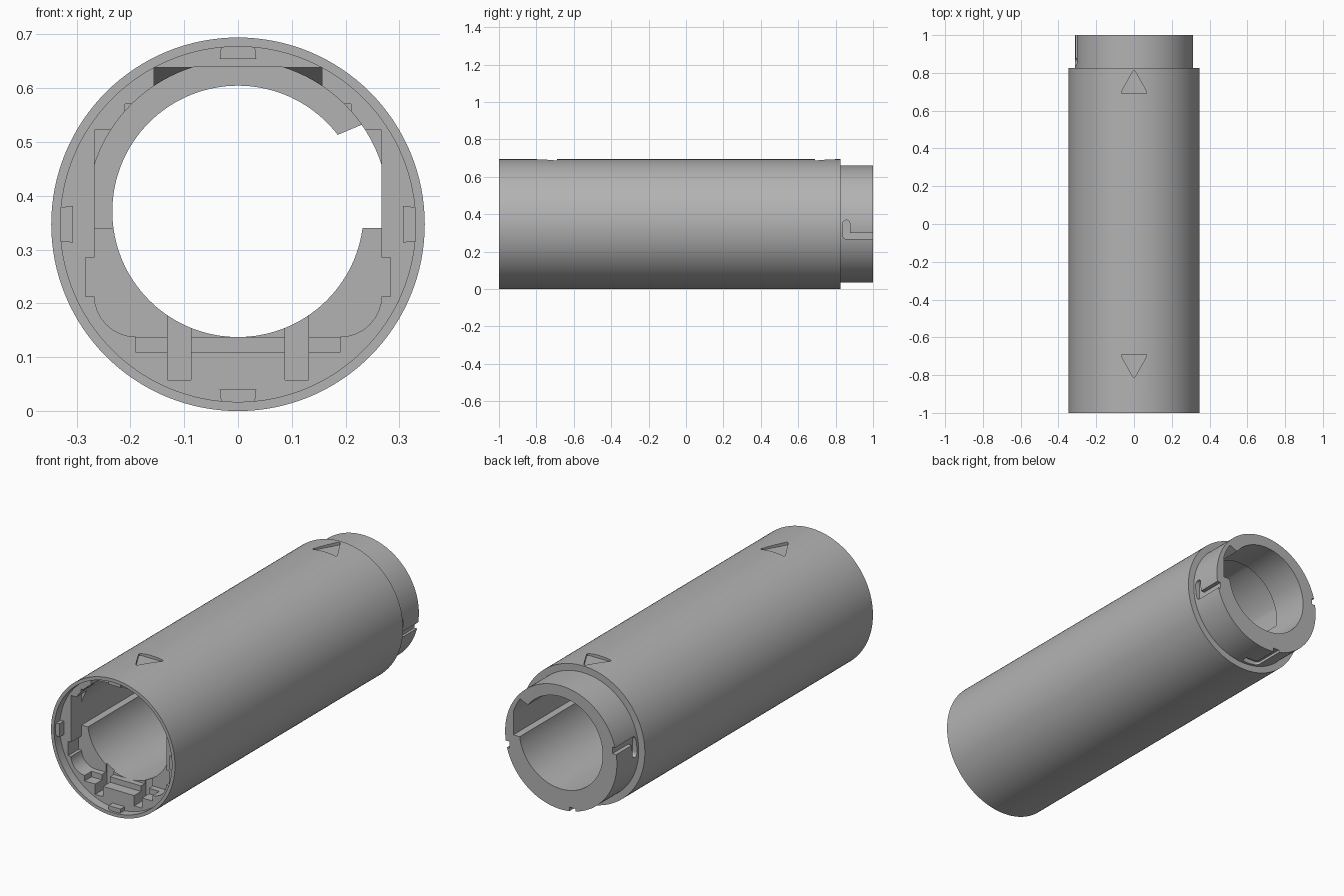
import bpy, bmesh, math
from mathutils import Matrix, Vector

cube = bpy.data.objects.get("Cube")
if cube:
    bpy.data.objects.remove(cube, do_unlink=True)

R, CZ = 0.347, 0.347          # outer radius and tube axis height
BORE_Z, BORE_R = 0.371, 0.2335  # bore sits slightly above the axis
FRONT, LEDGE, SHOULDER, BACK = -1.0, -0.955, 0.825, 1.0

grey = bpy.data.materials.new("mid grey")
grey.use_nodes = True
grey.diffuse_color = (0.45, 0.45, 0.45, 1)
grey.node_tree.nodes["Principled BSDF"].inputs["Base Color"].default_value = (0.45, 0.45, 0.45, 1)


def add_object(name, bm):
    bmesh.ops.recalc_face_normals(bm, faces=bm.faces)
    mesh = bpy.data.meshes.new(name)
    bm.to_mesh(mesh)
    bm.free()
    obj = bpy.data.objects.new(name, mesh)
    bpy.context.collection.objects.link(obj)
    mesh.materials.append(grey)
    return obj


def prism(name, points, low, high, axis="y", turn=0.0):
    """Extrude a 2D outline along one axis, then turn it about the tube axis."""
    place = {"x": lambda a, b, t: (t, a, b),
             "y": lambda a, b, t: (a, t, b),
             "z": lambda a, b, t: (a, b, t)}[axis]
    bm = bmesh.new()
    face = bm.faces.new([bm.verts.new(place(a, b, low)) for a, b in points])
    new = bmesh.ops.extrude_face_region(bm, geom=[face])["geom"]
    move = Vector(place(0, 0, high - low))
    bmesh.ops.translate(bm, vec=move, verts=[v for v in new if isinstance(v, bmesh.types.BMVert)])
    bmesh.ops.rotate(bm, cent=(0, 0, CZ), matrix=Matrix.Rotation(turn, 3, "Y"), verts=bm.verts)
    return add_object(name, bm)


def arc(cx, cz, r, start, end, steps):
    angles = [math.radians(start + (end - start) * i / steps) for i in range(steps + 1)]
    return [(cx + r * math.cos(a), cz + r * math.sin(a)) for a in angles]


def mirrored(half):
    return half + [(-x, z) for x, z in reversed(half)]


def rect(a0, a1, b0, b1):
    return [(a0, b0), (a1, b0), (a1, b1), (a0, b1)]


def rounded(points, r, steps=5):
    """Round the corners of a convex outline with short quadratic curves."""
    out = []
    for i, p in enumerate(points):
        p = Vector(p)
        a, b = (p + (Vector(q) - p).normalized() * r for q in (points[i - 1], points[(i + 1) % len(points)]))
        for k in range(steps + 1):
            t = k / steps
            out.append(tuple(a * (1 - t) ** 2 + p * 2 * t * (1 - t) + b * t * t))
    return out


# Turned body: shallow front socket, long barrel, narrower rear spigot
bm = bmesh.new()
profile = [(0, LEDGE), (0.33, LEDGE), (0.33, FRONT), (R, FRONT),
           (R, SHOULDER), (0.313, SHOULDER), (0.313, BACK), (0, BACK)]
verts = [bm.verts.new((r, y, CZ)) for r, y in profile]
edges = [bm.edges.new(pair) for pair in zip(verts, verts[1:])]
bmesh.ops.spin(bm, geom=verts + edges, cent=(0, 0, CZ), axis=(0, 1, 0), angle=math.tau, steps=128)
bmesh.ops.remove_doubles(bm, verts=bm.verts, dist=0.0001)
body = add_object("tube_body", bm)

cutters = []


def cut(*args, **kwargs):
    cutters.append(prism(*args, **kwargs))


# Main bore
cut("bore", arc(0, BORE_Z, BORE_R, 0, 357.1875, 127), LEDGE - 0.02, BACK + 0.1)

# Long upper chamber: wide circle clipped by flat sides and ceiling
chamber = [(0.267, 0.34)] + arc(0, BORE_Z, 0.2805, 17.9, 73.5, 16)
cut("upper_chamber", mirrored(chamber), LEDGE - 0.02, 0.8)

# Front pocket with rounded floor corners and stepped top
pocket = arc(0.19, 0.215, 0.077, -90, 0, 8) + [(0.267, 0.522), (0.21, 0.522), (0.21, 0.57)]
cut("front_pocket", mirrored(pocket), LEDGE - 0.02, -0.87)
cut("sloped_ceiling", [(-0.98, 0.5), (-0.98, 0.638), (-0.93, 0.638), (-0.85, 0.6), (-0.85, 0.5)],
    -0.156, 0.156, axis="x")
cut("floor_recess", rect(-0.19, 0.19, 0.11, 0.18), LEDGE - 0.02, -0.9)
for side in (-1, 1):
    cut("floor_slot", rect(*sorted((side * 0.087, side * 0.131)), 0.058, 0.2), LEDGE - 0.02, -0.86)
    cut("side_rail", rect(*sorted((side * 0.22, side * 0.283)), 0.213, 0.285), LEDGE - 0.02, -0.87)

# Keyway through the rear wall
keyway = [(0.1, 0.34), (0.267, 0.34)] + arc(0, BORE_Z, 0.2805, 17.9, 35, 5) + [(0.185, 0.513), (0.1, 0.476)]
cut("rear_keyway", keyway, 0.7, BACK + 0.1)

# Hooked locking slots on both sides and the underside of the spigot
hook = [(BACK + 0.1, 0.267), (BACK + 0.1, 0.3), (0.876, 0.3), (0.876, 0.35)]
hook += arc(0.8575, 0.35, 0.0185, 20, 180, 8)
hook += arc(0.857, 0.285, 0.018, 180, 270, 4)
for turn in (0, 90, 180):
    cut("locking_slot", hook, 0.289, 0.36, axis="x", turn=math.radians(turn))

# Alignment arrows engraved on top, pointing to each end
for side in (-1, 1):
    tri = [(-0.072, side * 0.69), (0.072, side * 0.69), (0, side * 0.82)]
    cut("arrow_mark", rounded(tri, 0.016), 0.679, 0.75, axis="z")

bpy.context.view_layer.objects.active = body
body.select_set(True)
for cutter in cutters:
    mod = body.modifiers.new(cutter.name, "BOOLEAN")
    mod.operation, mod.solver, mod.object = "DIFFERENCE", "EXACT", cutter
    bpy.ops.object.modifier_apply(modifier=mod.name)
    bpy.data.objects.remove(cutter, do_unlink=True)

bpy.ops.object.select_all(action="DESELECT")
body.select_set(True)
bpy.ops.object.shade_smooth_by_angle(angle=math.radians(25))

# Four locking tabs inside the front socket
for i in range(4):
    tab = [(-0.034, CZ + 0.307), (0.034, CZ + 0.307), (0.031, CZ + 0.334), (-0.031, CZ + 0.334)]
    prism("socket_tab_%d" % (i + 1), tab, FRONT + 0.012, LEDGE + 0.002, turn=i * math.pi / 2)
